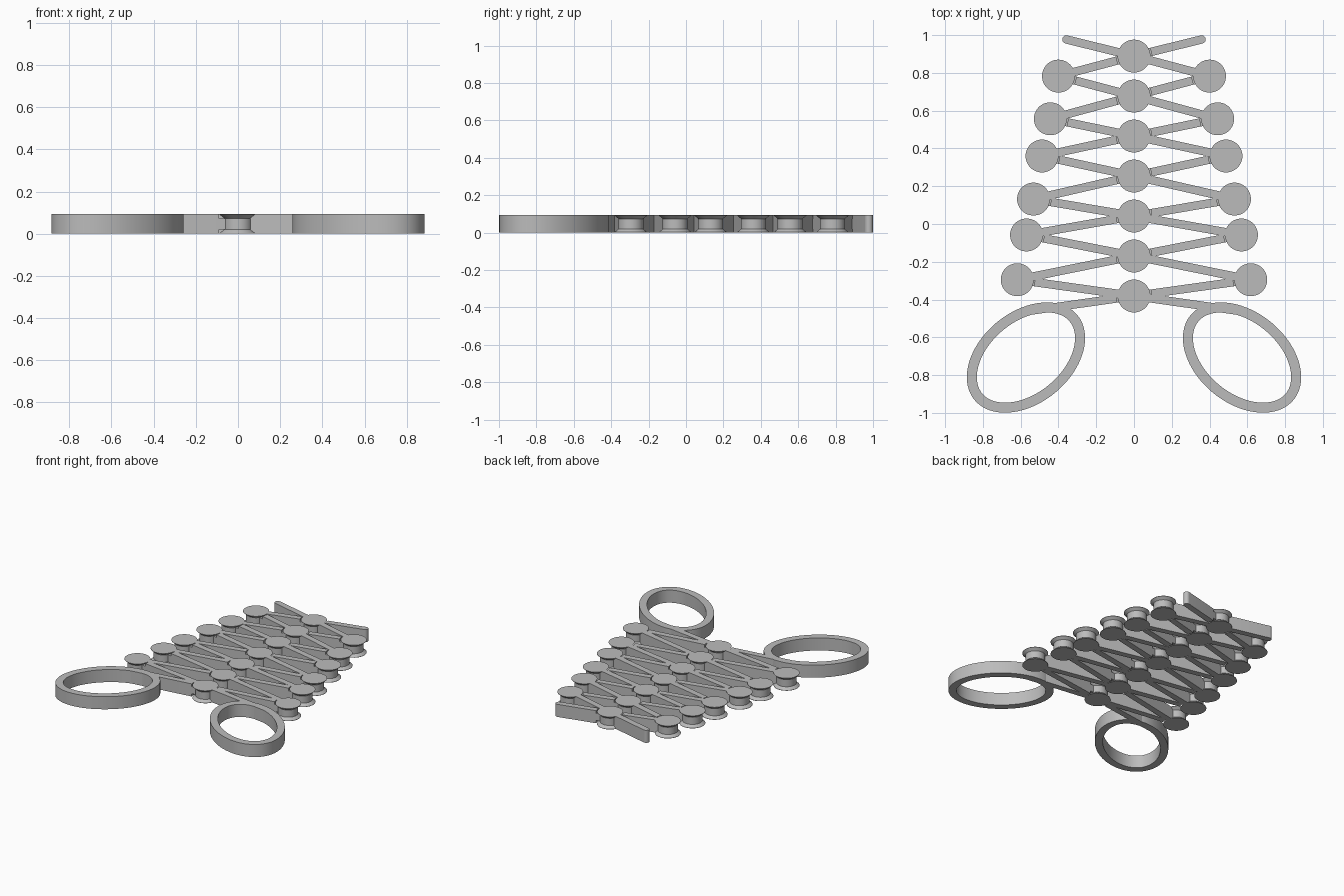
import bpy, bmesh, math
from mathutils import Vector

if "Cube" in bpy.data.objects:
    bpy.data.objects.remove(bpy.data.objects["Cube"], do_unlink=True)

HEIGHT = 0.093
BAR_WIDTH = 0.044
PIN_RADIUS = 0.087
CLEARANCE = 0.093
COLLAR_RADIUS = 0.067
COLLAR_LOW, COLLAR_HIGH = 0.02, 0.073

grey = bpy.data.materials.new("plain grey")
grey.use_nodes = True
grey.diffuse_color = (0.5, 0.5, 0.5, 1)
grey.node_tree.nodes["Principled BSDF"].inputs["Base Color"].default_value = (0.5, 0.5, 0.5, 1)


def finish(name, bm):
    bmesh.ops.recalc_face_normals(bm, faces=bm.faces)
    mesh = bpy.data.meshes.new(name)
    bm.to_mesh(mesh)
    bm.free()
    mesh.materials.append(grey)
    obj = bpy.data.objects.new(name, mesh)
    bpy.context.collection.objects.link(obj)
    bpy.ops.object.select_all(action='DESELECT')
    obj.select_set(True)
    bpy.context.view_layer.objects.active = obj
    bpy.ops.object.shade_smooth_by_angle(angle=math.radians(30))
    return obj


def add_prism(bm, outline, low, high):
    base = bm.faces.new([bm.verts.new((p.x, p.y, low)) for p in outline])
    top = bmesh.ops.extrude_face_region(bm, geom=[base])["geom"]
    bmesh.ops.translate(bm, verts=[g for g in top if isinstance(g, bmesh.types.BMVert)],
                        vec=(0, 0, high - low))


def strip(start, end, round_end=False):
    along = (end - start).normalized()
    side = Vector((-along.y, along.x)) * BAR_WIDTH / 2
    if not round_end:
        return [start + side, start - side, end - side, end + side]
    cap = [end + along * math.sin(a) * BAR_WIDTH / 2 - side * math.cos(a)
           for a in (math.pi * i / 12 for i in range(13))]
    return [start + side, start - side] + cap


def add_loose_end(bm, pivot, along):
    # Thin web that reaches the collar between the pin flanges
    add_prism(bm, strip(pivot + along * 0.06, pivot + along * (CLEARANCE + 0.004)),
              COLLAR_LOW, COLLAR_HIGH)


def bar(name, start, end, loose_start, loose_end, free_end=False):
    along = (end - start).normalized()
    bm = bmesh.new()
    a = start + along * (CLEARANCE if loose_start else 0.055)
    b = end if free_end else end - along * (CLEARANCE if loose_end else 0.055)
    add_prism(bm, strip(a, b, free_end), 0, HEIGHT)
    if loose_start:
        add_loose_end(bm, start, along)
    if loose_end:
        add_loose_end(bm, end, -along)
    finish(name, bm)


def lathe(name, centre, profile, steps=48):
    bm = bmesh.new()
    verts = [bm.verts.new((r, 0, z)) for r, z in profile]
    edges = [bm.edges.new(pair) for pair in zip(verts, verts[1:])]
    bmesh.ops.spin(bm, geom=verts + edges, cent=(0, 0, 0), axis=(0, 0, 1),
                   angle=math.tau, steps=steps)
    bmesh.ops.remove_doubles(bm, verts=bm.verts, dist=0.0001)
    finish(name, bm).location = (centre.x, centre.y, 0)


def pivot(name, centre):
    # Flared pin and the collar turning on it
    waist = 0.058
    lathe(name + "_pin", centre, [(0, 0), (PIN_RADIUS, 0), (PIN_RADIUS, 0.002), (waist, 0.026),
                                  (waist, HEIGHT - 0.026), (PIN_RADIUS, HEIGHT - 0.002),
                                  (PIN_RADIUS, HEIGHT), (0, HEIGHT)])
    lathe(name + "_collar", centre, [(waist - 0.004, COLLAR_LOW), (COLLAR_RADIUS, COLLAR_LOW),
                                     (COLLAR_RADIUS, COLLAR_HIGH), (waist - 0.004, COLLAR_HIGH)])


def finger_ring(name, side):
    # Tilted oval ring, built for one side and mirrored
    bm = bmesh.new()
    steps, tilt = 96, math.radians(-39.4)
    long_axis, short_axis, wall = 0.353, 0.242, 0.053
    sections = []
    for i in range(steps):
        a = math.tau * i / steps
        outer = Vector((long_axis * math.cos(a), short_axis * math.sin(a)))
        normal = Vector((short_axis * math.cos(a), long_axis * math.sin(a))).normalized()
        section = []
        for offset, z in ((0, 0), (0, HEIGHT), (wall, HEIGHT), (wall, 0)):
            p = outer - normal * offset
            x = p.x * math.cos(tilt) - p.y * math.sin(tilt) + 0.572
            y = p.x * math.sin(tilt) + p.y * math.cos(tilt) - 0.707
            section.append(bm.verts.new((side * x, y, z)))
        sections.append(section)
    for i, s in enumerate(sections):
        t = sections[(i + 1) % steps]
        for j in range(4):
            k = (j + 1) % 4
            bm.faces.new((s[j], s[k], t[k], t[j]))
    finish(name, bm)


# Pivot layout, from the far tip to the handles
centres = [Vector((0, 0.889 - 0.2117 * i)) for i in range(7)]
outers = [(0.40, 0.783), (0.443, 0.557), (0.487, 0.36),
          (0.532, 0.132), (0.569, -0.058), (0.618, -0.295)]

for i, c in enumerate(centres):
    pivot(f"centre_{i + 1}", c)

for side, label in ((1, "left"), (-1, "right")):
    # Lattice links: one arm of each crossing is fixed to the pin, the other to the collar
    for i, (x, y) in enumerate(outers):
        o = Vector((side * x, y))
        pivot(f"{label}_pivot_{i + 1}", o)
        bar(f"{label}_upper_link_{i + 1}", centres[i], o, side < 0, False)
        bar(f"{label}_lower_link_{i + 1}", centres[i + 1], o, side > 0, True)
    # Gripping tip and handle
    bar(f"{label}_tip", centres[0], Vector((side * 0.358, 0.977)), side > 0, False, True)
    bar(f"{label}_handle_arm", centres[-1], Vector((side * 0.57, -0.462)), side < 0, False, True)
    finger_ring(f"{label}_finger_ring", side)
